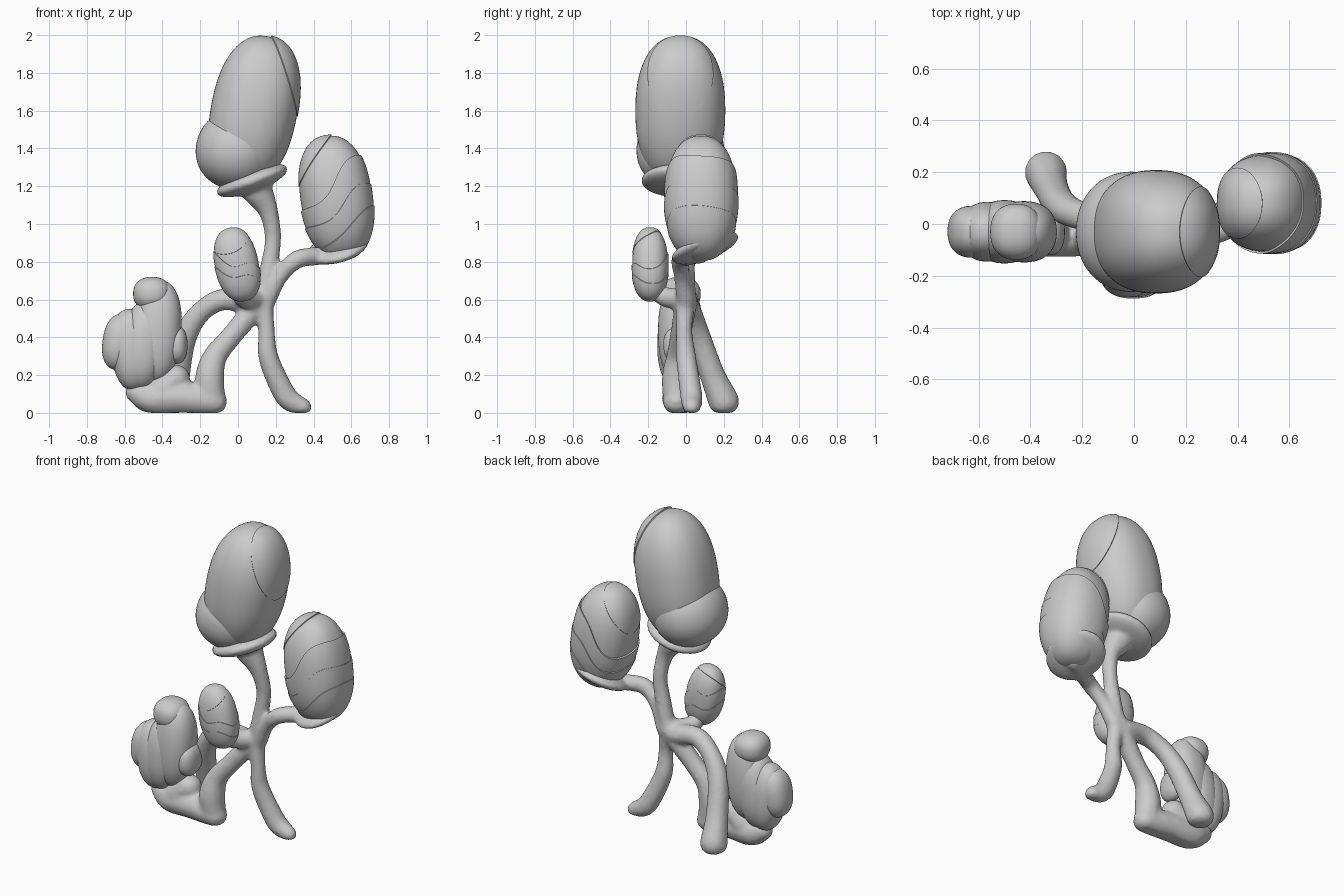
import bpy, bmesh, math
from mathutils import Vector, Matrix

if "Cube" in bpy.data.objects:
    bpy.data.objects.remove(bpy.data.objects["Cube"])


def place(loc, rot):
    rx, ry = (math.radians(a) for a in rot)
    return Matrix.Translation(loc) @ Matrix.Rotation(ry, 4, 'Y') @ Matrix.Rotation(rx, 4, 'X')


def finish(bm, name, angle=35):
    mesh = bpy.data.meshes.new(name)
    bm.to_mesh(mesh)
    bm.free()
    ob = bpy.data.objects.new(name, mesh)
    bpy.context.collection.objects.link(ob)
    bpy.ops.object.select_all(action='DESELECT')
    ob.select_set(True)
    bpy.context.view_layer.objects.active = ob
    bpy.ops.object.shade_smooth_by_angle(angle=math.radians(angle))
    return ob


def spline(points, steps=12):
    """Smooth path through (x, y, z, radius) points."""
    p = [Vector(q) for q in points]
    p = [2 * p[0] - p[1]] + p + [2 * p[-1] - p[-2]]
    for i in range(1, len(p) - 2):
        a, b, c, d = p[i - 1:i + 3]
        for s in range(steps):
            t = s / steps
            yield (2 * b + (c - a) * t + (2 * a - 5 * b + 4 * c - d) * t * t
                   + (3 * b - a - 3 * c + d) * t ** 3) / 2
    yield p[-2]


def bud(name, loc, size, tilt=0, layers=(), power=2.3):
    """Rounded egg with overlapping leaf shells: (normal, offset, wave)."""
    bm = bmesh.new()
    for i, (normal, offset, wave) in enumerate([((0, 0, 1), -2, 0)] + list(layers)):
        part = bmesh.new()
        bmesh.ops.create_uvsphere(part, u_segments=64, v_segments=40, radius=1)
        n = Vector(normal).normalized()
        cut = bmesh.ops.bisect_plane(part, geom=part.verts[:] + part.edges[:] + part.faces[:],
                                     plane_co=n * offset, plane_no=n, clear_inner=True)
        rim = [e for e in cut['geom_cut'] if isinstance(e, bmesh.types.BMEdge)]
        side = n.orthogonal().normalized()
        across = n.cross(side)
        grow = 1 + 0.022 * i
        for v in part.verts:
            p = v.co + n * wave * math.sin(3 * v.co.dot(side) + 2 * v.co.dot(across))
            norm = sum(abs(c) ** power for c in p) ** (1 / power)
            v.co = p / norm * grow
        # turn the open rim inward so each leaf has a thick edge
        if rim:
            lip = bmesh.ops.extrude_edge_only(part, edges=rim)['geom']
            for v in lip:
                if isinstance(v, bmesh.types.BMVert):
                    v.co *= 0.93
        bmesh.ops.recalc_face_normals(part, faces=part.faces[:])
        tmp = bpy.data.meshes.new("tmp")
        part.to_mesh(tmp)
        part.free()
        bm.from_mesh(tmp)
        bpy.data.meshes.remove(tmp)
    bm.transform(place(loc, (0, tilt)) @ Matrix.Diagonal((*size, 1)))
    return finish(bm, name)


# Branching stem: tubes and cups fused into one smooth body
tubes = [
    # front left leg
    [(-.14, -.05, .07, .075), (-.15, -.05, .19, .08), (-.12, -.04, .3, .065),
     (-.04, -.03, .4, .058), (.06, -.01, .52, .06), (.12, 0, .6, .06)],
    # left foot
    [(-.13, -.05, .06, .075), (-.3, -.04, .08, .09), (-.45, -.03, .08, .09), (-.54, -.02, .11, .06)],
    [(-.4, -.03, .12, .09), (-.33, -.03, .18, .08)],
    # back leg
    [(.08, 0, .58, .065), (-.08, 0, .6, .06), (-.2, .03, .53, .058),
     (-.28, .07, .4, .065), (-.32, .14, .2, .07), (-.34, .2, .06, .085)],
    # right leg
    [(.13, 0, .62, .058), (.15, -.01, .45, .046), (.16, 0, .3, .055),
     (.22, .02, .15, .06), (.27, .03, .07, .06), (.345, .03, .03, .048)],
    # tall stem
    [(.13, 0, .6, .055), (.16, 0, .75, .05), (.185, 0, .92, .046),
     (.16, -.02, 1.07, .054), (.1, -.03, 1.18, .085)],
    # right branch
    [(.15, 0, .6, .055), (.22, -.02, .72, .045), (.31, -.03, .81, .05),
     (.42, .02, .83, .05), (.53, .08, .84, .05)],
    # small bud stalk
    [(.1, -.01, .6, .06), (.03, -.1, .61, .055), (.02, -.15, .64, .05)],
]
bm = bmesh.new()
for path in tubes:
    for x, y, z, r in spline(path):
        bmesh.ops.create_icosphere(bm, subdivisions=2, radius=r,
                                   matrix=Matrix.Translation((x, y, z)))
for loc, rot, size in [((.075, -.04, 1.23), (0, -20), (.2, .2, .06)),
                       ((.53, .1, .875), (20, -16), (.17, .19, .05))]:
    bmesh.ops.create_icosphere(bm, subdivisions=4, radius=1,
                               matrix=place(loc, rot) @ Matrix.Diagonal((*size, 1)))
for v in bm.verts:
    v.co.z = max(v.co.z, 0)
stem = finish(bm, "branching_stem")
remesh = stem.modifiers.new("fuse", 'REMESH')
remesh.mode = 'VOXEL'
remesh.voxel_size = 0.012
remesh.use_smooth_shade = True
smooth = stem.modifiers.new("soften", 'SMOOTH')
smooth.factor, smooth.iterations = 0.5, 10
for mod in ("fuse", "soften"):
    bpy.ops.object.modifier_apply(modifier=mod)
bpy.ops.object.shade_smooth()

# Tall top bud with a side swelling and a cap leaf
bud("top_bud", (.085, -.03, 1.6), (.228, .238, .4), 11, [((.68, 0, .66), .74, 0)])
bud("top_bud_swelling", (-.01, -.03, 1.39), (.213, .232, .21), 14, power=2.1)

# Right bud wrapped in wavy leaves
bud("right_bud", (.515, .08, 1.15), (.185, .187, .318), -8, [
    ((-.55, 0, .8), .74, 0), ((.4, 0, -.91), -.2, .1),
    ((.3, 0, -.95), .18, .1), ((.3, 0, -.95), .52, .08)])

# Small front bud
bud("small_bud", (-.005, -.19, .79), (.113, .094, .19), -12, [
    ((-.1, -.3, .9), .6, 0), ((-.3, .1, -.9), -.1, .12), ((-.3, 0, -.9), .3, .12)])

# Left cluster of overlapping lobes
lobes = [((-.425, -.03, .43), (.125, .118, .27), 4), ((-.455, -.03, .63), (.1, .108, .09), 0),
         ((-.325, -.03, .36), (.058, .09, .1), 0), ((-.5, -.03, .36), (.115, .122, .235), 6),
         ((-.565, -.03, .335), (.105, .115, .215), -4), ((-.625, -.03, .375), (.092, .1, .15), 8)]
for i, (loc, size, tilt) in enumerate(lobes):
    bud(f"left_bud_lobe_{i + 1}", loc, size, tilt)
